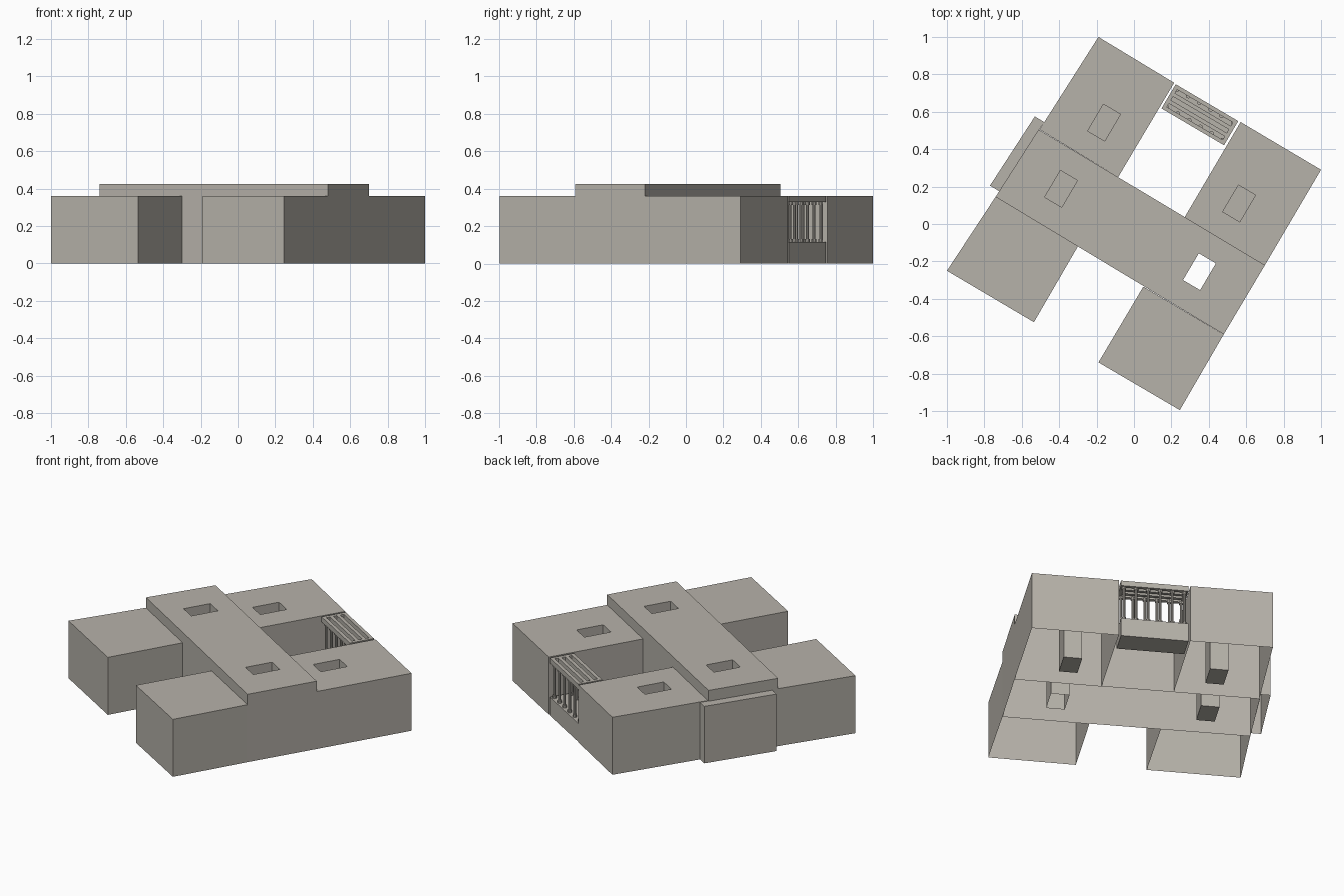
import bpy
import bmesh
import math
from mathutils import Vector, Matrix

cube = bpy.data.objects.get("Cube")
if cube:
    bpy.data.objects.remove(cube, do_unlink=True)

stone = bpy.data.materials.new("warm_grey_stone")
stone.use_nodes = True
COLOUR = (0.47, 0.445, 0.40, 1)
stone.diffuse_color = COLOUR
stone.node_tree.nodes["Principled BSDF"].inputs["Base Color"].default_value = COLOUR

# The plan is turned clockwise on the ground
TURN = Matrix.Rotation(math.radians(-30.5), 4, "Z")
ROOF, BAR_TOP = 0.36, 0.425


def finish(bm, name):
    mesh = bpy.data.meshes.new(name)
    bm.to_mesh(mesh)
    bm.free()
    mesh.materials.append(stone)
    obj = bpy.data.objects.new(name, mesh)
    bpy.context.collection.objects.link(obj)
    return obj


def shell(name, cells, top):
    """Open-bottomed block: each cell is (footprint, shaft centre or None, has floor)."""
    bm = bmesh.new()
    floors = []
    for corners, centre, has_floor in cells:
        outer = [bm.verts.new((x, y, top)) for x, y in corners]
        if centre is None:
            bm.faces.new(outer)
            continue
        inner = []
        for sx, sy in ((-1, 1), (1, 1), (1, -1), (-1, -1)):
            offset = TURN @ Vector((0.053 * sx, 0.083 * sy, 0))
            inner.append(bm.verts.new(Vector((*centre, top)) + offset))
        for i in range(4):
            j = (i + 1) % 4
            bm.faces.new((outer[i], outer[j], inner[j], inner[i]))
        if has_floor:
            floors.append([v.co.copy() for v in inner])
    bmesh.ops.remove_doubles(bm, verts=bm.verts, dist=0.0005)
    # Drop the outer walls and shaft walls to the ground
    rim = [e for e in bm.edges if e.is_boundary]
    walls = bmesh.ops.extrude_edge_only(bm, edges=rim)["geom"]
    for v in walls:
        if isinstance(v, bmesh.types.BMVert):
            v.co.z = 0
    for ring in floors:
        bm.faces.new([bm.verts.new((p.x, p.y, 0)) for p in ring])
    bmesh.ops.remove_doubles(bm, verts=bm.verts, dist=0.0005)
    bmesh.ops.recalc_face_normals(bm, faces=bm.faces)
    bm.normal_update()
    roof = max(bm.faces, key=lambda f: f.calc_center_median().z)
    if roof.normal.z < 0:
        bmesh.ops.reverse_faces(bm, faces=bm.faces)
    return finish(bm, name)


def add_box(bm, a0, a1, b0, b1, z0, z1):
    """Box in the turned plan frame."""
    size = Matrix.Diagonal((a1 - a0, b1 - b0, z1 - z0, 1))
    place = Matrix.Translation(((a0 + a1) / 2, (b0 + b1) / 2, (z0 + z1) / 2))
    bmesh.ops.create_cube(bm, size=1, matrix=TURN @ place @ size)


# Four wings, corners listed back left, back right, front right, front left
shell("back_left_wing", [([(-0.19, 1.0), (0.215, 0.755), (-0.085, 0.25), (-0.505, 0.505)],
                          (-0.16, 0.542), True)], ROOF)
shell("back_right_wing", [([(0.57, 0.545), (1.0, 0.29), (0.70, -0.22), (0.27, 0.035)],
                           (0.562, 0.11), True)], ROOF)
shell("front_left_wing", [([(-0.74, 0.145), (-0.30, -0.12), (-0.535, -0.525), (-1.0, -0.25)],
                           None, False)], ROOF)
shell("front_right_wing", [([(0.05, -0.335), (0.48, -0.59), (0.245, -0.995), (-0.19, -0.74)],
                            None, False)], ROOF)

# Raised central bar in two cells, with one shaft open to the ground
back_mid, front_mid = (0.095, 0.1425), (-0.13, -0.2225)
shell("central_bar", [
    ([(-0.51, 0.505), back_mid, front_mid, (-0.74, 0.145)], (-0.39, 0.188), True),
    ([back_mid, (0.70, -0.22), (0.48, -0.59), front_mid], (0.35, -0.255), False),
], BAR_TOP)

# Shallow bay on the end of the bar
shell("side_bay", [([(-0.53, 0.575), (-0.48, 0.545), (-0.72, 0.175), (-0.77, 0.205)],
                    None, False)], ROOF - 0.003)

# Gallery between the back wings: plinth, posts and open slatted top
A0, A1, B0, B1 = -0.187, 0.201, 0.607, 0.757
bm = bmesh.new()
add_box(bm, A0, A1, B0, B1, 0, 0.115)
finish(bm, "gallery_plinth")

bm = bmesh.new()
RAIL = 0.021
for i in range(4):
    b = B0 + i * (B1 - B0 - RAIL) / 3
    add_box(bm, A0, A1, b, b + RAIL, 0.328, ROOF)
for a in (A0, A1 - RAIL):
    add_box(bm, a, a + RAIL, B0, B1, 0.328, ROOF)
finish(bm, "gallery_top_frame")

bm = bmesh.new()
for b in (B0 + 0.02, B1 - 0.02):
    for i in range(6):
        a = A0 + 0.02 + i * (A1 - A0 - 0.04) / 5
        # Slim shaft with a wider foot and head
        for radius, z0, z1 in ((0.008, 0.115, 0.33), (0.013, 0.115, 0.13), (0.013, 0.313, 0.33)):
            bmesh.ops.create_cone(bm, cap_ends=True, segments=10, radius1=radius, radius2=radius,
                                  depth=z1 - z0,
                                  matrix=TURN @ Matrix.Translation((a, b, (z0 + z1) / 2)))
finish(bm, "gallery_posts")
